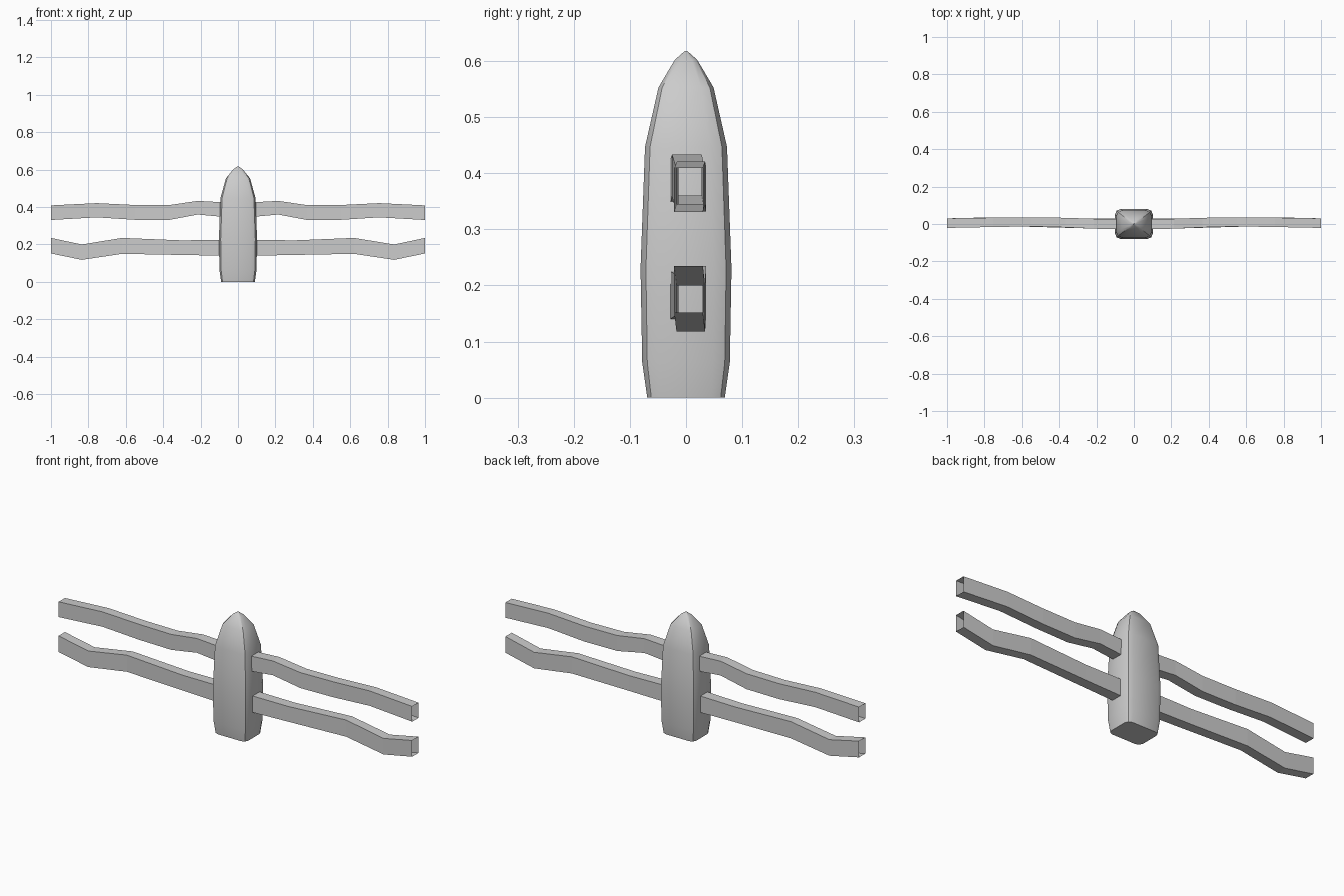
import bpy, bmesh
from math import radians

if "Cube" in bpy.data.objects:
    bpy.data.objects.remove(bpy.data.objects["Cube"])


def loft(name, rings, cap_start=False, cap_end=False, mirror=False, smooth=True):
    bm = bmesh.new()
    loops = [[bm.verts.new(p) for p in ring] for ring in rings]
    n = len(loops[0])
    for a, b in zip(loops, loops[1:]):
        for i in range(n):
            j = (i + 1) % n
            bm.faces.new((a[i], a[j], b[j], b[i]))
    if cap_start:
        bm.faces.new(loops[0][::-1])
    if cap_end:
        bm.faces.new(loops[-1])
    if mirror:
        geom = bm.verts[:] + bm.edges[:] + bm.faces[:]
        new = bmesh.ops.duplicate(bm, geom=geom)["geom"]
        faces = [g for g in new if isinstance(g, bmesh.types.BMFace)]
        for v in (g for g in new if isinstance(g, bmesh.types.BMVert)):
            v.co.x = -v.co.x
        bmesh.ops.reverse_faces(bm, faces=faces)
    me = bpy.data.meshes.new(name)
    bm.to_mesh(me)
    bm.free()
    ob = bpy.data.objects.new(name, me)
    bpy.context.collection.objects.link(ob)
    if smooth:
        bpy.context.view_layer.objects.active = ob
        ob.select_set(True)
        bpy.ops.object.shade_smooth_by_angle(angle=radians(30))
        ob.select_set(False)
    return ob


# Pointed picket: rounded-rectangle section (half width, half depth, corner)
def section(hx, hy, c, z):
    quarter = [(hx, hy - c), (hx - c * 0.3, hy - c * 0.3), (hx - c, hy)]
    pts = []
    for sx, sy in ((1, 1), (-1, 1), (-1, -1), (1, -1)):
        q = quarter if sx * sy > 0 else quarter[::-1]
        pts += [(sx * x, sy * y, z) for x, y in q]
    return pts


levels = [(0.090, 0.069, 0.024, 0.0), (0.099, 0.078, 0.030, 0.063),
          (0.102, 0.081, 0.032, 0.23), (0.094, 0.073, 0.030, 0.447),
          (0.065, 0.049, 0.022, 0.553), (0.025, 0.020, 0.010, 0.602),
          (0.003, 0.002, 0.001, 0.618)]
loft("picket", [section(*l) for l in levels], True, True)


# Wavy rails: open box tubes on both sides (x, z low, z high, y low, y high)
def rail(name, stations):
    rings = [[(x, y0, z0), (x, y1, z0), (x, y1, z1), (x, y0, z1)]
             for x, z0, z1, y0, y1 in stations]
    loft(name, rings, mirror=True, smooth=False)


rail("upper_rail", [(0.07, 0.347, 0.425, -0.028, 0.028),
                    (0.215, 0.360, 0.433, -0.025, 0.028),
                    (0.365, 0.332, 0.411, -0.018, 0.033),
                    (0.55, 0.332, 0.411, -0.013, 0.036),
                    (0.755, 0.345, 0.421, -0.016, 0.034),
                    (1.0, 0.331, 0.409, -0.021, 0.030)])
rail("lower_rail", [(0.07, 0.140, 0.225, -0.028, 0.028),
                    (0.30, 0.144, 0.222, -0.022, 0.030),
                    (0.62, 0.150, 0.235, -0.013, 0.036),
                    (0.835, 0.118, 0.200, -0.017, 0.034),
                    (1.0, 0.152, 0.235, -0.021, 0.030)])
